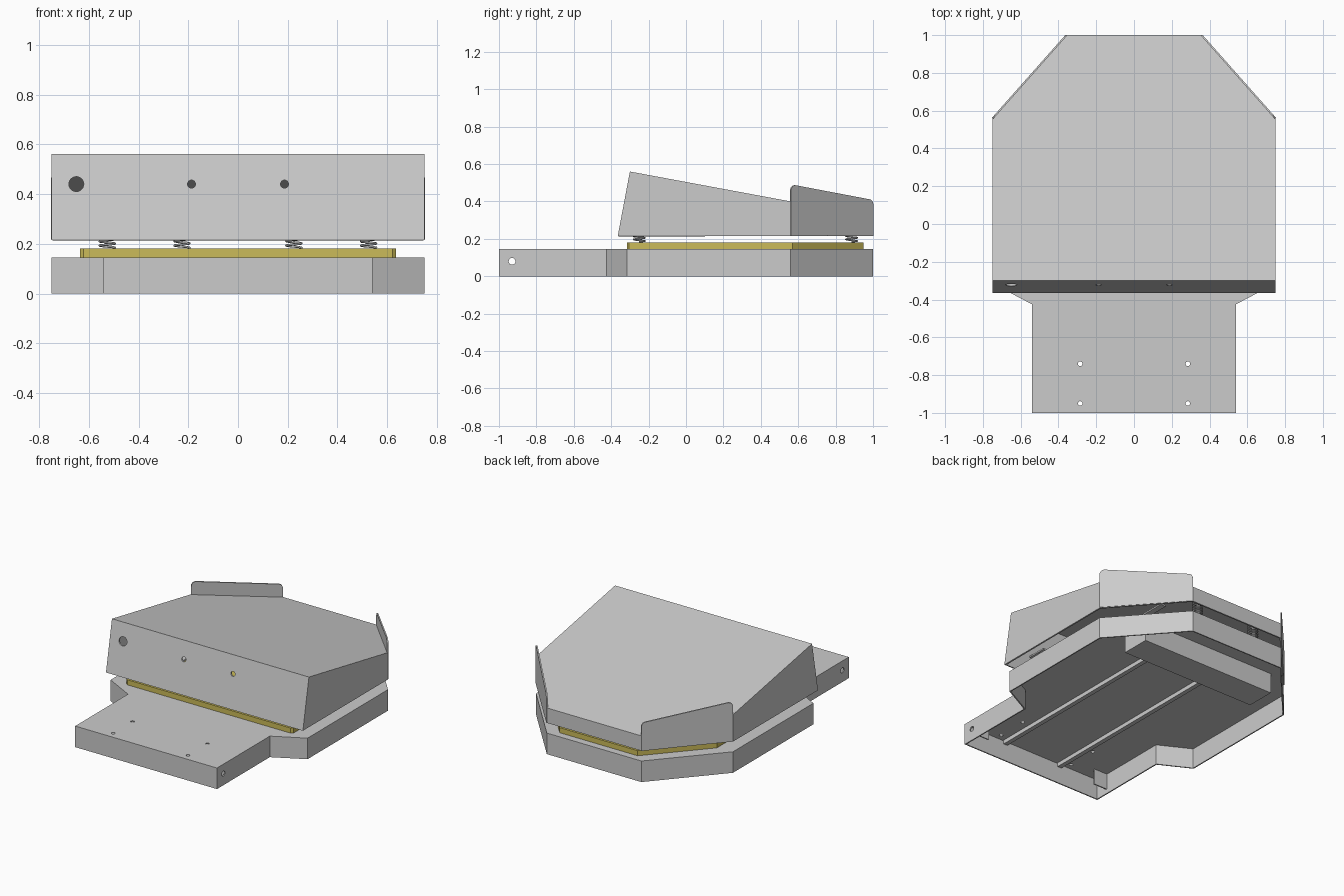
import bpy, bmesh, math
from mathutils import Vector, Matrix

if "Cube" in bpy.data.objects:
    bpy.data.objects.remove(bpy.data.objects["Cube"])

gold = bpy.data.materials.new("gold_board")
gold.diffuse_color = (0.60, 0.50, 0.10, 1)
gold.use_nodes = True
gold.node_tree.nodes["Principled BSDF"].inputs["Base Color"].default_value = gold.diffuse_color


def make_object(name, bm, mat=None):
    me = bpy.data.meshes.new(name)
    bm.to_mesh(me)
    bm.free()
    ob = bpy.data.objects.new(name, me)
    bpy.context.collection.objects.link(ob)
    if mat:
        me.materials.append(mat)
    return ob


def prism(name, bottom, top, closed=True, mat=None):
    """Loft between two matching counter-clockwise loops; open underneath if not closed."""
    bm = bmesh.new()
    b = [bm.verts.new(p) for p in bottom]
    t = [bm.verts.new(p) for p in top]
    n = len(b)
    for i in range(n):
        j = (i + 1) % n
        bm.faces.new((b[i], b[j], t[j], t[i]))
    bm.faces.new(t)
    if closed:
        bm.faces.new(b[::-1])
        bmesh.ops.recalc_face_normals(bm, faces=bm.faces)
    return make_object(name, bm, mat)


def box(name, x0, x1, y0, y1, z0, z1):
    loop = [(x0, y0), (x1, y0), (x1, y1), (x0, y1)]
    return prism(name, [(x, y, z0) for x, y in loop], [(x, y, z1) for x, y in loop])


def mirrored(half):
    """Right half outline, front to back, completed on the left."""
    return half + [(-x, y) for x, y in reversed(half)]


def sheet(ob, thickness, holes):
    """Give a shell sheet thickness, then drill (centre, axis, radius, length) holes."""
    bpy.context.view_layer.objects.active = ob
    m = ob.modifiers.new("thickness", 'SOLIDIFY')
    m.thickness, m.offset, m.use_even_offset = thickness, -1, True
    bpy.ops.object.modifier_apply(modifier=m.name)
    bm = bmesh.new()
    for centre, axis, r, length in holes:
        rot = Vector((0, 0, 1)).rotation_difference(Vector(axis)).to_matrix().to_4x4()
        bmesh.ops.create_cone(bm, cap_ends=True, segments=24, radius1=r, radius2=r,
                              depth=length, matrix=Matrix.Translation(centre) @ rot)
    cutter = make_object("hole_cutter", bm)
    cutter.hide_render = True
    m = ob.modifiers.new("holes", 'BOOLEAN')
    m.operation, m.solver, m.object = 'DIFFERENCE', 'EXACT', cutter
    bpy.ops.object.modifier_apply(modifier=m.name)
    bpy.data.objects.remove(cutter)


# Base tray, open underneath, with drilled tongue
outline = mirrored([(0.54, -1), (0.54, -0.425), (0.75, -0.315), (0.75, 0.56), (0.36, 1)])
base = prism("base_tray", [(x, y, 0) for x, y in outline],
             [(x, y, 0.145) for x, y in outline], closed=False)
holes = [((sx * 0.285, y, 0.145), (0, 0, 1), 0.012, 0.1) for sx in (-1, 1) for y in (-0.95, -0.74)]
holes.append(((0, -0.93, 0.08), (1, 0, 0), 0.018, 1.3))
sheet(base, 0.008, holes)

# Gold board between tray and hood
outline = mirrored([(0.622, -0.315), (0.635, -0.305), (0.635, 0.57), (0.297, 0.95)])
prism("gold_board", [(x, y, 0.145) for x, y in outline],
      [(x, y, 0.18) for x, y in outline], mat=gold)

# Sloped hood, open underneath, with leaning front
def hood_top(y):
    return 0.56 - 0.186 * (y + 0.30)

back = [(0.75, 0.56), (0.36, 1)]
bottom = mirrored([(0.75, -0.365)] + back)
top = mirrored([(0.75, -0.30)] + back)
hood = prism("hood", [(x, y, 0.215) for x, y in bottom],
             [(x, y, hood_top(y)) for x, y in top], closed=False)
sheet(hood, 0.01, [((x, -0.322, 0.44), (0, 1, 0), r, 0.1)
                   for x, r in ((-0.65, 0.03), (-0.187, 0.016), (0.187, 0.016))])

# Raised corner flaps with rounded upper corners
def corner_flap(name, side):
    p0, p1 = Vector((0.75, 0.56, 0)), Vector((0.36, 1, 0))
    along = (p1 - p0).normalized()
    normal = Vector((along.y, -along.x, 0))
    length, r = (p1 - p0).length, 0.03
    prof = [(0, 0.218), (length, 0.215)]
    for k in range(7):
        a = math.radians(15 * k)
        prof.append((length - r + r * math.cos(a), 0.412 - r + r * math.sin(a)))
    for k in range(7):
        a = math.radians(90 + 15 * k)
        prof.append((r + r * math.cos(a), 0.487 - r + r * math.sin(a)))
    loops = []
    for off in (-0.006, 0.003):
        pts = [p0 + along * s + normal * off + Vector((0, 0, z)) for s, z in prof]
        loops.append([(side * p.x, p.y, p.z) for p in pts])
    prism(name, *loops)


def spring(name, x, y, z0, z1, radius=0.031, turns=8):
    cu = bpy.data.curves.new(name, 'CURVE')
    cu.dimensions = '3D'
    cu.bevel_depth, cu.bevel_resolution, cu.use_fill_caps = 0.0045, 1, True
    n = turns * 14
    sp = cu.splines.new('POLY')
    sp.points.add(n)
    for i, p in enumerate(sp.points):
        a = 2 * math.pi * turns * i / n
        p.co = (x + radius * math.cos(a), y + radius * math.sin(a), z0 + (z1 - z0) * i / n, 1)
    bpy.context.collection.objects.link(bpy.data.objects.new(name, cu))


for side, label in ((-1, "left"), (1, "right")):
    def side_box(name, x0, x1, *rest):
        a, b = sorted((side * x0, side * x1))
        return box(f"{name}_{label}", a, b, *rest)

    corner_flap(f"corner_flap_{label}", side)
    # Springs and the brackets they push against
    spring(f"front_spring_{label}", side * 0.525, -0.25, 0.184, 0.32)
    spring(f"back_spring_{label}", side * 0.225, 0.885, 0.184, 0.325)
    side_box("spring_bracket", 0.48, 0.57, -0.335, -0.20, 0.32, 0.33)
    # Rails inside hood and under tray
    side_box("hood_rail", 0.445, 0.485, -0.355, 0.84, 0.215, 0.225)
    side_box("tray_rail", 0.205, 0.235, -0.985, 0.52, 0.11, 0.14)
    # Corner tab behind the tongue front
    side_box("tab_plate", 0.43, 0.535, -0.905, -0.897, 0.03, 0.14)

# Cross box under the tray
box("under_box", -0.51, 0.51, 0.52, 0.72, 0, 0.138)
